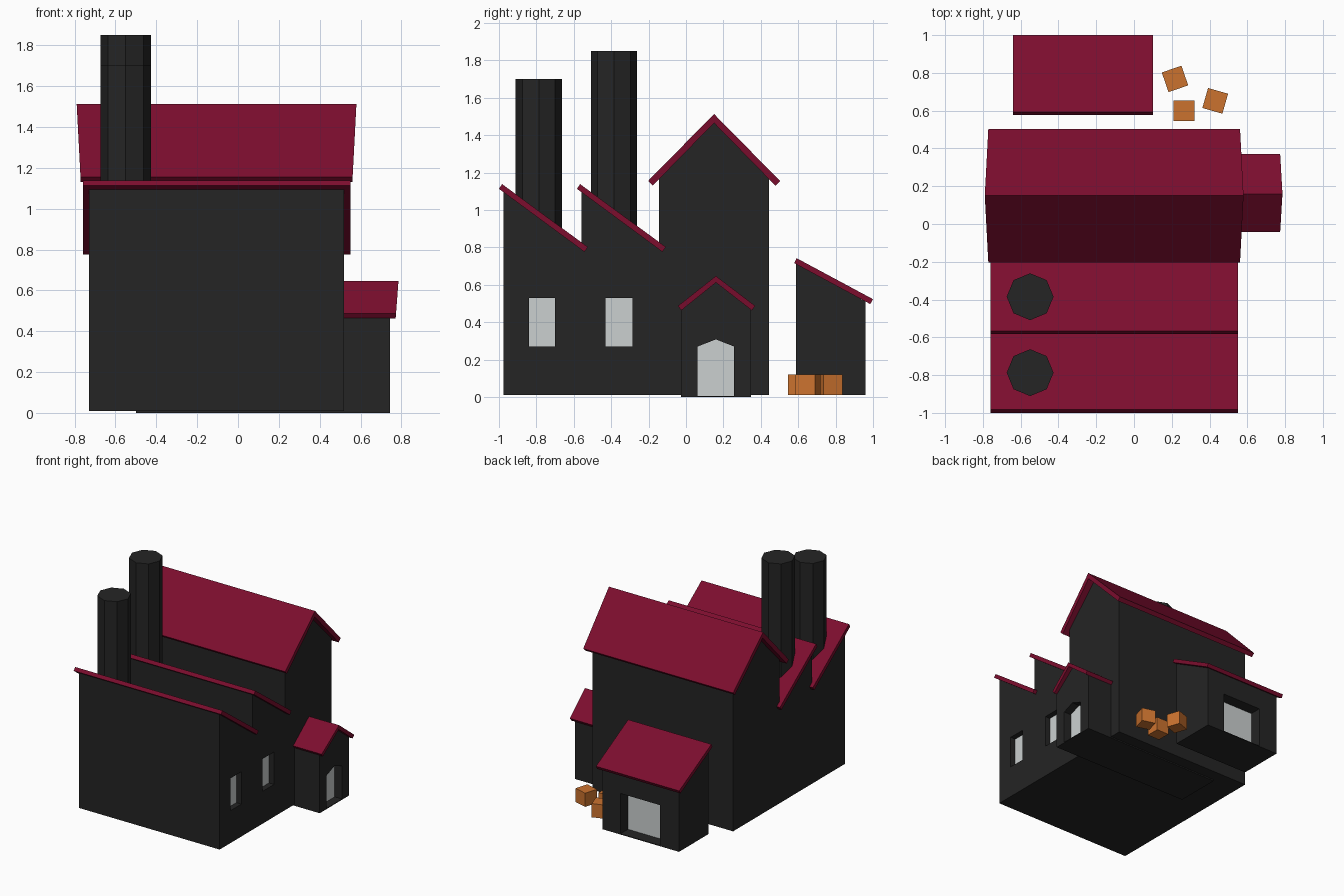
import bpy, bmesh, math
from mathutils import Matrix

if "Cube" in bpy.data.objects:
    bpy.data.objects.remove(bpy.data.objects["Cube"])


def material(name, rgb):
    m = bpy.data.materials.new(name)
    m.diffuse_color = (*rgb, 1)
    m.use_nodes = True
    m.node_tree.nodes["Principled BSDF"].inputs["Base Color"].default_value = m.diffuse_color
    return m


DARK = material("charcoal wall", (0.018, 0.018, 0.018))
RED = material("crimson roof", (0.20, 0.004, 0.027))
PALE = material("pale glass", (0.60, 0.63, 0.63))
WOOD = material("orange wood", (0.60, 0.17, 0.028))


def finish(name, bm, mat):
    bmesh.ops.recalc_face_normals(bm, faces=bm.faces[:])
    me = bpy.data.meshes.new(name)
    bm.to_mesh(me)
    bm.free()
    me.materials.append(mat)
    ob = bpy.data.objects.new(name, me)
    bpy.context.collection.objects.link(ob)
    return ob


def prism(name, profile, x0, x1, mat, flare0=0.0, flare1=0.0):
    """Extrude a (y, z) profile along x; flares push the ends out toward the ridge."""
    lo = min(z for _, z in profile)
    hi = max(z for _, z in profile)
    bm = bmesh.new()
    ends = []
    for x, f in ((x0, -flare0), (x1, flare1)):
        ends.append([bm.verts.new((x + f * (z - lo) / (hi - lo), y, z)) for y, z in profile])
    a, b = ends
    bm.faces.new(a)
    bm.faces.new(b)
    for i in range(len(a)):
        j = (i + 1) % len(a)
        bm.faces.new((a[i], a[j], b[j], b[i]))
    return finish(name, bm, mat)


def rect(y0, y1, z0, z1):
    return [(y0, z0), (y1, z0), (y1, z1), (y0, z1)]


def cut(target, cutter):
    mod = target.modifiers.new("opening", "BOOLEAN")
    mod.operation = "DIFFERENCE"
    mod.solver = "EXACT"
    mod.object = cutter
    cutter.hide_render = True
    bpy.context.view_layer.objects.active = target
    bpy.ops.object.modifier_apply(modifier=mod.name)
    bpy.data.objects.remove(cutter)


# Main hall with two sawtooth bays and a tall gabled bay
hall = prism("factory_hall", [
    (-0.975, 0.01), (0.445, 0.01), (0.445, 1.18), (0.15, 1.48), (-0.145, 1.18),
    (-0.145, 0.81), (-0.56, 1.11), (-0.56, 0.81), (-0.975, 1.11)], -0.73, 0.52, DARK)

# Recessed hall windows
for i, (y0, y1) in enumerate(((-0.84, -0.70), (-0.43, -0.285))):
    cut(hall, prism("window_cutter", rect(y0, y1, 0.27, 0.53), 0.47, 0.60, DARK))
    prism(f"hall_window_{i + 1}", rect(y0, y1, 0.27, 0.53), 0.468, 0.475, PALE)

# Sawtooth roof slabs
for i, dy in enumerate((0.0, 0.417)):
    prism(f"sawtooth_roof_{i + 1}", [
        (-1.0 + dy, 1.113), (-0.983 + dy, 1.138), (-0.525 + dy, 0.802), (-0.543 + dy, 0.776)],
        -0.76, 0.55, RED)

# Tall gable roof
prism("gable_roof", [
    (-0.203, 1.155), (0.15, 1.513), (0.503, 1.155), (0.478, 1.13), (0.15, 1.465), (-0.178, 1.13)],
    -0.77, 0.56, RED, 0.02, 0.02)

# Entrance porch with pointed recessed door
porch = prism("entrance_porch", [
    (-0.027, 0.0), (0.348, 0.0), (0.348, 0.48), (0.16, 0.625), (-0.027, 0.48)],
    -0.50, 0.745, DARK)
door = [(0.062, 0.006), (0.257, 0.006), (0.257, 0.27), (0.16, 0.308), (0.062, 0.27)]
cut(porch, prism("door_cutter", door, 0.675, 0.80, DARK))
prism("entrance_door", door, 0.673, 0.68, PALE)
prism("porch_roof", [
    (-0.043, 0.487), (0.16, 0.647), (0.37, 0.487), (0.352, 0.463), (0.16, 0.612), (-0.025, 0.463)],
    0.50, 0.772, RED, 0.0, 0.014)

# Rear shed with a wide recessed loading door on its back
shed = prism("rear_shed", [(0.587, 0.01), (0.96, 0.01), (0.96, 0.51), (0.587, 0.715)],
             -0.61, 0.07, DARK)
cut(shed, prism("loading_cutter", rect(0.86, 1.05, 0.016, 0.34), -0.44, -0.09, DARK))
prism("loading_door", rect(0.858, 0.865, 0.016, 0.34), -0.44, -0.09, PALE)
prism("shed_roof", [(0.578, 0.716), (0.592, 0.742), (1.0, 0.523), (0.985, 0.497)],
      -0.64, 0.10, RED)

# Octagonal chimneys
for i, (y, top) in enumerate(((-0.787, 1.70), (-0.385, 1.85))):
    bm = bmesh.new()
    bmesh.ops.create_cone(bm, cap_ends=True, segments=8, radius1=0.124, radius2=0.124,
                          depth=top - 0.6,
                          matrix=Matrix.Translation((-0.55, y, (top + 0.6) / 2)))
    finish(f"chimney_{i + 1}", bm, DARK)

# Wooden crates
for i, (x, y, deg) in enumerate(((0.217, 0.768, 19), (0.264, 0.60, 0), (0.43, 0.652, -16))):
    bm = bmesh.new()
    bmesh.ops.create_cube(bm, size=0.11, matrix=Matrix.Translation((x, y, 0.066))
                          @ Matrix.Rotation(math.radians(deg), 4, "Z"))
    finish(f"crate_{i + 1}", bm, WOOD)
